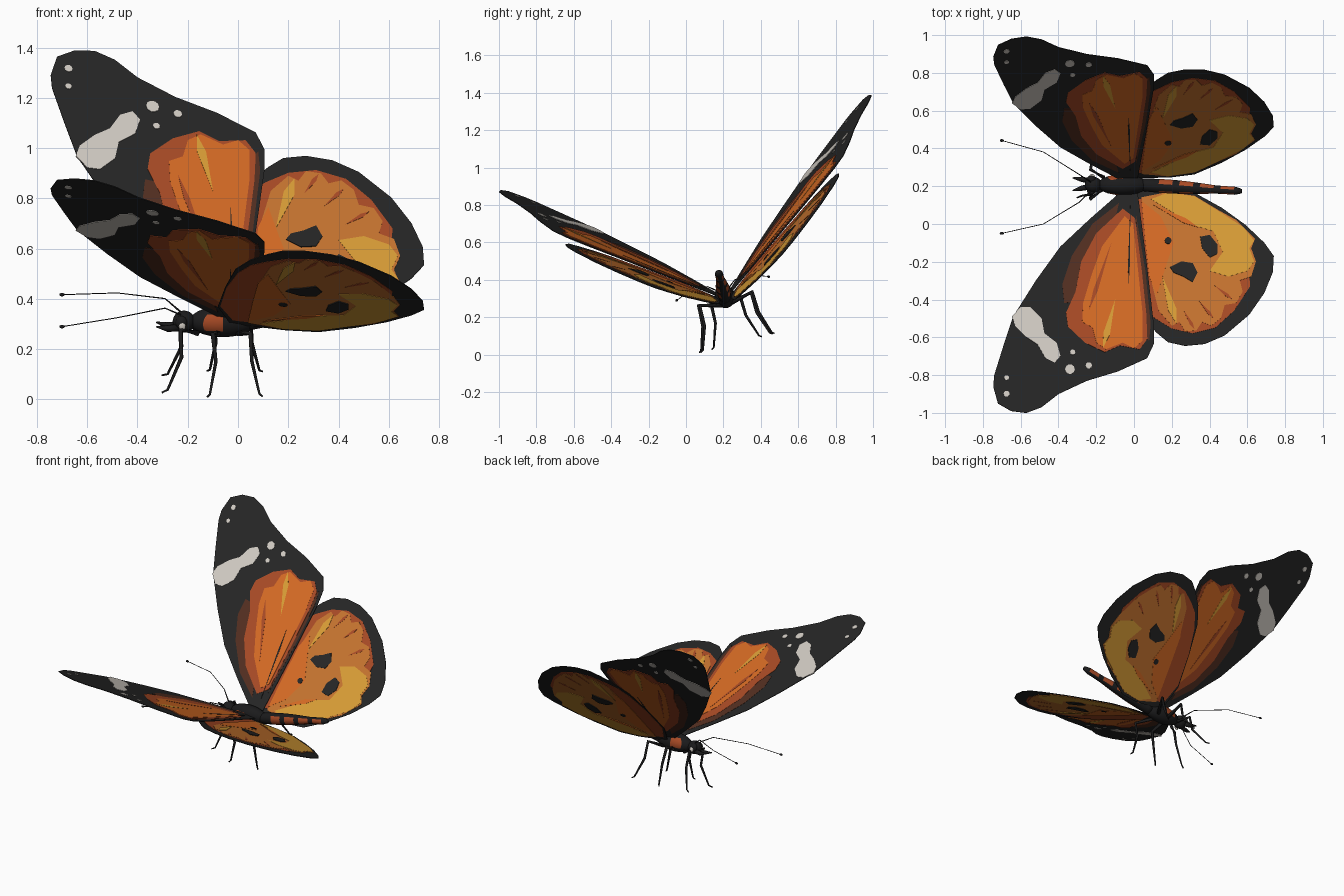
import bpy
import bmesh
from math import radians, cos, sin, pi
from mathutils import Matrix, Vector

if "Cube" in bpy.data.objects:
    bpy.data.objects.remove(bpy.data.objects["Cube"], do_unlink=True)

# The insect is symmetric about its own middle, and leans over as a whole
LEAN = Matrix.Translation((0, .21, .30)) @ Matrix.Rotation(radians(14.5), 4, 'X')
UNLEAN = LEAN.inverted()


def material(name, *rgb):
    linear = [(c / 255 / 12.92) if c < 11 else ((c / 255 + .055) / 1.055) ** 2.4 for c in rgb]
    mat = bpy.data.materials.new(name)
    mat.use_nodes = True
    mat.diffuse_color = (*linear, 1)
    mat.node_tree.nodes["Principled BSDF"].inputs["Base Color"].default_value = (*linear, 1)
    return mat


charcoal = material("charcoal", 37, 37, 37)
black = material("body black", 27, 27, 28)
orange = material("orange", 212, 106, 36)
amber = material("amber", 216, 156, 54)
tan = material("tan orange", 197, 115, 47)
rust = material("rust", 168, 74, 37)
brown = material("dark brown", 82, 46, 32)
cream = material("cream", 208, 202, 194)


def finish(bm, name, mats, mirrored=False, smooth=False):
    """Turn a bmesh into a leaning object, doubled left and right if asked."""
    bmesh.ops.recalc_face_normals(bm, faces=bm.faces)
    mesh = bpy.data.meshes.new(name)
    for face in bm.faces:
        face.smooth = smooth
    bm.to_mesh(mesh)
    bm.free()
    for mat in mats:
        mesh.materials.append(mat)
    obj = bpy.data.objects.new(name, mesh)
    bpy.context.collection.objects.link(obj)
    obj.matrix_world = LEAN
    if mirrored:
        mod = obj.modifiers.new("Left and right", 'MIRROR')
        mod.use_axis = (False, True, False)
        mod.use_mirror_merge = False
    return obj


class Blade:
    """A flat wing plane: height at the root, rise along the span, slope along the body."""

    def __init__(self, label, height, rise, slope):
        self.label, self.height, self.rise, self.slope = label, height, rise, slope
        self.normal = Vector((-slope, rise, 1)).normalized()

    def patch(self, name, mat, layer, outline):
        """A thin plate seen on both faces of the wing; higher layers cover lower ones."""
        bm = bmesh.new()
        offset = self.normal * (.002 + .0012 * layer)
        rows = []
        for side in (1, -1):
            rows.append([])
            for x, y in outline:
                z = self.height + self.rise * (.2 - y) + self.slope * x
                rows[-1].append(bm.verts.new(UNLEAN @ (Vector((x, y, z)) + offset * side)))
        top, low = rows
        bm.faces.new(top)
        bm.faces.new(low[::-1])
        count = len(outline)
        for i in range(count):
            j = (i + 1) % count
            bm.faces.new((top[j], top[i], low[i], low[j]))
        bmesh.ops.triangulate(bm, faces=[f for f in bm.faces if len(f.verts) > 4])
        finish(bm, f"{self.label}_{name}", [mat], mirrored=True)

    def spot(self, name, mat, layer, x, y, r):
        self.patch(name, mat, layer,
                   [(x + r * cos(a * pi / 5), y + r * sin(a * pi / 5)) for a in range(10)])

    def streak(self, name, mat, layer, start, end, width):
        a, b = Vector(start), Vector(end)
        side = (b - a).orthogonal().normalized() * width
        self.patch(name, mat, layer, [a, a.lerp(b, .7) + side, b, a.lerp(b, .7) - side])


# Forewings
fore = Blade("forewing", .303, .404, -.145)
fore.patch("membrane", charcoal, 0, [
    (-.07, .17), (-.23, .03), (-.39, -.12), (-.52, -.3), (-.64, -.49), (-.69, -.64),
    (-.74, -.8), (-.745, -.86), (-.72, -.95), (-.65, -.99), (-.57, -1), (-.49, -.97),
    (-.4, -.9), (-.25, -.83), (-.085, -.78), (.07, -.71), (.105, -.635), (.105, -.535),
    (.065, -.19), (.02, .16)])
fore.patch("leading_shade", brown, 1, [
    (-.08, .11), (-.22, 0), (-.33, -.17), (-.38, -.32), (-.37, -.42), (-.2, -.4)])
fore.patch("trailing_shade", brown, 1, [
    (.01, .05), (.06, -.25), (.088, -.53), (.08, -.62), (.03, -.55)])
fore.patch("rust_field", rust, 2, [
    (-.06, .08), (-.2, -.05), (-.28, -.2), (-.31, -.36), (-.36, -.47), (-.35, -.545),
    (-.285, -.55), (-.26, -.63), (-.155, -.68), (-.075, -.645), (.03, -.665),
    (.07, -.61), (.065, -.48), (.04, -.24), (.005, .03)])
fore.patch("orange_field", orange, 3, [
    (-.05, .04), (-.17, -.12), (-.225, -.27), (-.27, -.42), (-.275, -.52), (-.22, -.55),
    (-.2, -.63), (-.15, -.665), (-.1, -.6), (-.06, -.63), (0, -.66), (.045, -.62),
    (.045, -.48), (.02, -.24), (-.005, 0)])
fore.streak("amber_streak", amber, 4, (-.1, -.4), (-.165, -.66), .018)
fore.streak("rust_streak", rust, 4, (-.12, -.1), (-.24, -.46), .012)
fore.streak("vein", charcoal, 4, (-.02, .1), (-.03, -.34), .005)
fore.patch("cream_band", cream, 2, [
    (-.645, -.49), (-.6, -.44), (-.55, -.44), (-.49, -.5), (-.475, -.58), (-.41, -.63),
    (-.39, -.7), (-.42, -.735), (-.47, -.71), (-.51, -.64), (-.57, -.6), (-.63, -.54)])
for n, (x, y, r) in enumerate([(-.34, -.77, .026), (-.24, -.75, .017), (-.325, -.68, .014),
                               (-.675, -.815, .013), (-.675, -.9, .016)]):
    fore.spot(f"cream_spot_{n}", cream, 2, x, y, r)

# Hindwings
hind = Blade("hindwing", .288, .389, -.1)
hind.patch("membrane", charcoal, 0, [
    (-.03, .17), (.19, .18), (.32, .165), (.465, .085), (.59, -.005), (.69, -.1),
    (.74, -.17), (.735, -.255), (.69, -.365), (.61, -.48), (.48, -.59), (.375, -.635),
    (.27, -.645), (.18, -.625), (.12, -.575), (.05, -.5), (-.01, -.39), (-.05, -.2),
    (-.08, .01)])
hind.patch("rust_field", rust, 1, [
    (-.02, .13), (.2, .14), (.5, .03), (.6, -.15), (.615, -.33), (.53, -.46), (.43, -.55),
    (.31, -.58), (.2, -.555), (.11, -.5), (.05, -.45), (0, -.36), (-.045, -.2), (-.07, 0)])
hind.patch("tan_field", tan, 2, [
    (.04, .14), (.18, .168), (.32, .148), (.45, .07), (.54, .02), (.64, -.08), (.62, -.13),
    (.645, -.2), (.62, -.28), (.56, -.3), (.575, -.36), (.54, -.42), (.48, -.43),
    (.46, -.5), (.41, -.54), (.36, -.52), (.33, -.565), (.27, -.57), (.24, -.52),
    (.2, -.54), (.13, -.46), (.09, -.3)])
hind.patch("orange_fan", orange, 3, [
    (.04, .12), (.14, .04), (.21, -.1), (.17, -.22), (.12, -.38), (.08, -.28), (.06, -.1)])
hind.patch("amber_field", amber, 3, [
    (.09, .13), (.18, .165), (.32, .145), (.45, .065), (.58, -.02), (.635, -.09), (.61, -.13),
    (.635, -.2), (.6, -.25), (.5, -.28), (.4, -.25), (.47, -.15), (.42, -.04),
    (.32, -.01), (.22, .05)])
hind.streak("amber_streak", amber, 4, (.15, -.28), (.225, -.53), .022)
for n, end in enumerate([(.32, -.56), (.42, -.5), (.52, -.4)]):
    hind.streak(f"rust_streak_{n}", rust, 3, Vector(end) * .82, end, .009)
hind.streak("upper_streak", orange, 4, (.1, .1), (.34, -.02), .014)
hind.patch("inner_mark", charcoal, 5, [
    (.19, -.23), (.25, -.2), (.31, -.21), (.335, -.26), (.31, -.31), (.26, -.28), (.21, -.26)])
hind.patch("outer_mark", charcoal, 5, [
    (.35, -.07), (.4, -.06), (.44, -.11), (.44, -.16), (.4, -.18), (.36, -.13)])
hind.spot("small_mark", charcoal, 5, .18, -.09, .018)


def tube(name, path, radii, mats, ref, sides=6, mirrored=False, rule=None):
    """Round tube through the path; rule(segment, side) picks each face's material."""
    bm = bmesh.new()
    pts = [Vector(p) for p in path]
    rings = []
    for i, p in enumerate(pts):
        along = (pts[min(i + 1, len(pts) - 1)] - pts[max(i - 1, 0)]).normalized()
        u = along.cross(Vector(ref)).normalized()
        v = along.cross(u)
        rings.append([bm.verts.new(p + radii[i] * (u * cos(k * 2 * pi / sides) + v * sin(k * 2 * pi / sides)))
                      for k in range(sides)])
    for i in range(len(rings) - 1):
        for k in range(sides):
            m = (k + 1) % sides
            face = bm.faces.new((rings[i][k], rings[i][m], rings[i + 1][m], rings[i + 1][k]))
            face.material_index = rule(i, k) if rule else 0
    bm.faces.new(rings[0])
    bm.faces.new(rings[-1])
    return finish(bm, name, mats, mirrored, smooth=True)


def ball(name, centre, size, mats, mirrored=False, rule=None):
    bm = bmesh.new()
    bmesh.ops.create_uvsphere(bm, u_segments=20, v_segments=14, radius=1,
                              matrix=Matrix.Translation(centre) @ Matrix.Diagonal((*size, 1)))
    for face in bm.faces:
        face.material_index = rule(face.calc_center_median()) if rule else 0
    return finish(bm, name, mats, mirrored, smooth=True)


# Body: thorax with a rust patch on each flank, head, eyes and mouthparts
ball("thorax", (-.06, 0, .01), (.135, .055, .062), [black, rust],
     rule=lambda c: int(abs(c.x + .1) < .035 and abs(c.z - .015) < .032 and abs(c.y) > .03))
ball("head", (-.215, 0, .01), (.045, .042, .044), [black])
ball("eyes", (-.225, -.032, .015), (.024, .02, .026), [black], mirrored=True)
ball("cheek_spots", (-.222, -.048, .002), (.014, .007, .017), [cream], mirrored=True)
tube("mouthparts", [(-.235, -.016, -.01), (-.28, -.025, -.012), (-.325, -.035, -.002)],
     [.016, .014, .003], [black], (0, 0, 1), mirrored=True)

# Abdomen: swelling segments, with rust bars between black rings
STEPS = 15
path = [(.03 + .54 * t / STEPS, 0, .005 + .14 * t / STEPS) for t in range(STEPS + 1)]
radii = [(.022 + .016 * sin(pi * min(1, .25 + t / STEPS))) * (.55 if t == STEPS else 1)
         for t in range(STEPS + 1)]
tube("abdomen", path, radii, [black, rust], (0, 1, 0), sides=12,
     rule=lambda i, k: int(i > 2 and i % 3 != 2 and k % 6 not in (0, 5)))

# Legs: hip, knee, shin, ankle and toe
for label, hip, knee, ankle, toe, spread in [("front", -.16, -.23, -.225, -.28, .08),
                                             ("middle", -.08, -.1, -.088, -.112, .15),
                                             ("hind", .0, .05, .055, .085, .14)]:
    tip = spread + .045
    tube(f"{label}_legs", [(hip, -.03, -.03), (knee, -spread, -.002), (ankle, -spread - .004, -.115),
                           (toe, -tip, -.238), (toe + (toe - ankle) * .4, -tip - .012, -.246)],
         [.012, .01, .008, .005, .004], [black], (1, 0, 0) if label != "front" else (1, .3, 0),
         mirrored=True)

# Antennae: hair-thin, ending in small clubs
tube("antennae", [(-.23, -.025, .045), (-.29, -.076, .085), (-.48, -.197, .077), (-.7, -.254, .055)],
     [.004, .0025, .002, .002], [black], (0, 0, 1), mirrored=True)
ball("antenna_clubs", (-.7, -.254, .055), (.011, .007, .007), [black], mirrored=True)
